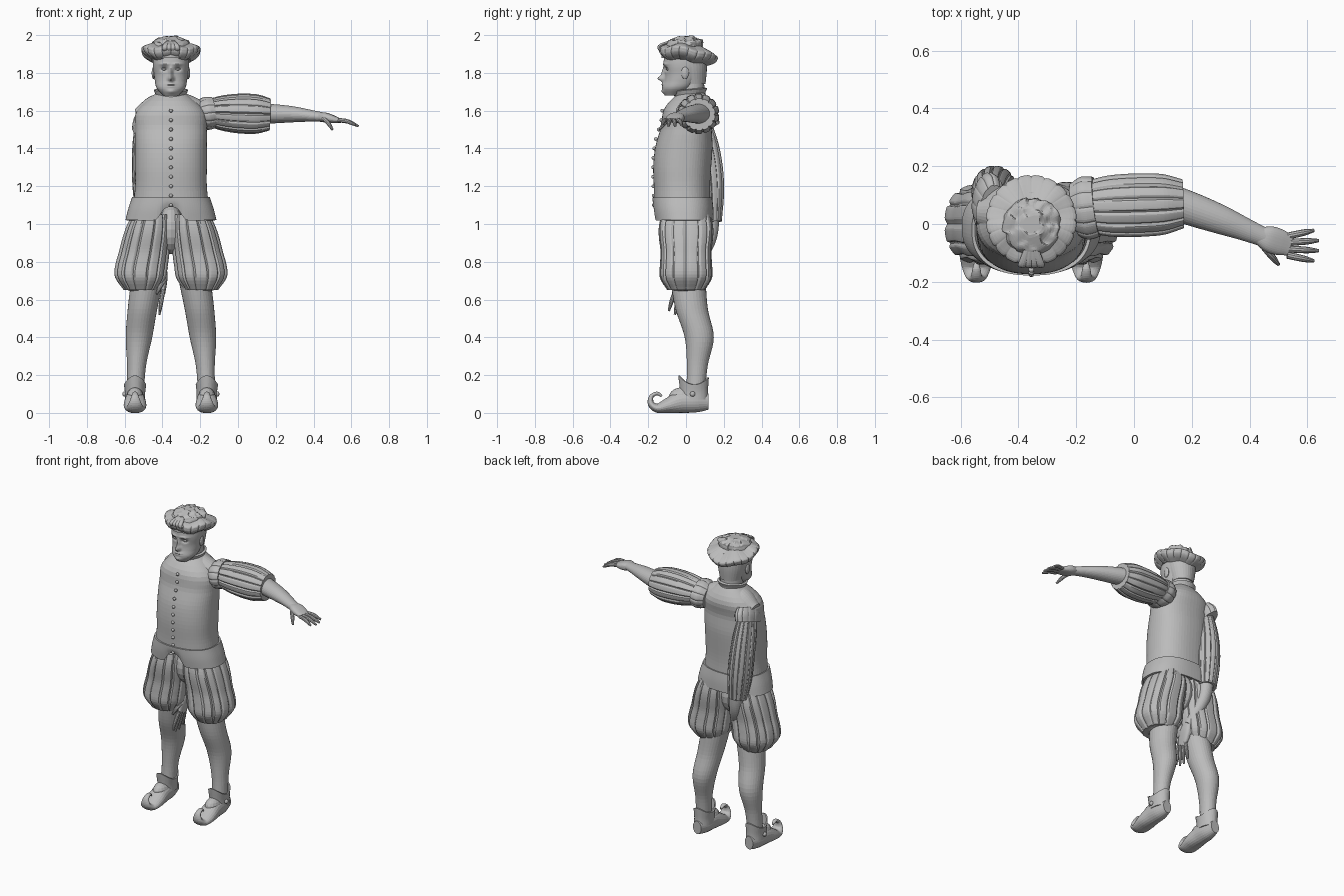
import bpy, bmesh, math
from mathutils import Vector, noise

default_cube = bpy.data.objects.get("Cube")
if default_cube:
    bpy.data.objects.remove(default_cube, do_unlink=True)

MIDDLE = -0.355
ACROSS, DEEP, UPWARD = Vector((1, 0, 0)), Vector((0, 1, 0)), Vector((0, 0, 1))

material = bpy.data.materials.new("plain grey")
material.use_nodes = True
material.diffuse_color = (0.5, 0.5, 0.5, 1)
shader = material.node_tree.nodes["Principled BSDF"]
shader.inputs["Base Color"].default_value = material.diffuse_color


def make_object(name, mesh_builder):
    bmesh.ops.recalc_face_normals(mesh_builder, faces=mesh_builder.faces)
    mesh = bpy.data.meshes.new(name)
    mesh_builder.to_mesh(mesh)
    mesh_builder.free()
    mesh.materials.append(material)
    created = bpy.data.objects.new(name, mesh)
    bpy.context.collection.objects.link(created)
    return created


def spline(values, fraction):
    """Point on a smooth curve through evenly spaced values."""
    last = len(values) - 1
    if last == 0:
        return values[0]
    index = min(int(fraction * last), last - 1)
    t = fraction * last - index
    start, end = values[index], values[index + 1]
    before = values[index - 1] if index > 0 else start * 2 - end
    after = values[index + 2] if index + 2 <= last else end * 2 - start
    slope_in, slope_out = (end - before) / 2, (after - start) / 2
    rise = end - start
    return start + slope_in * t + (rise * 3 - slope_in * 2 - slope_out) * t ** 2 \
        + (slope_in + slope_out - rise * 2) * t ** 3


def rounded(value, power):
    return math.copysign(abs(value) ** (2 / power), value)


def loft(name, path, widths, ratios=(1,), side=ACROSS, level=False, segments=32, steps=24,
         power=2, pleats=0, groove=0, capped=True, shape=None):
    """Skin rounded sections along a path; pleats cut narrow grooves, shape moves each point."""
    path = [Vector(point) for point in path]
    builder = bmesh.new()
    loops = []
    for step in range(steps + 1):
        fraction = step / steps
        centre, width = spline(path, fraction), spline(widths, fraction)
        ahead, behind = min(fraction + 0.01, 1), max(fraction - 0.01, 0)
        along = UPWARD if level else (spline(path, ahead) - spline(path, behind)).normalized()
        wide = (side - along * side.dot(along)).normalized()
        thick = along.cross(wide) * spline(ratios, fraction)
        loop = []
        for segment in range(segments):
            angle = math.tau * segment / segments
            cut = 1 - groove * abs(math.cos(pleats * angle / 2)) ** 16
            place = centre + (wide * rounded(math.cos(angle), power)
                              + thick * rounded(math.sin(angle), power)) * width * cut
            loop.append(builder.verts.new(shape(place) if shape else place))
        loops.append(loop)
    for lower, upper in zip(loops, loops[1:]):
        for segment in range(segments):
            following = (segment + 1) % segments
            builder.faces.new((lower[segment], lower[following], upper[following], upper[segment]))
    if capped:
        builder.faces.new(loops[0])
        builder.faces.new(loops[-1])
    return make_object(name, builder)


def ball(name, centre, size):
    builder = bmesh.new()
    bmesh.ops.create_uvsphere(builder, u_segments=16, v_segments=10, radius=1)
    bmesh.ops.scale(builder, vec=size, verts=builder.verts)
    bmesh.ops.translate(builder, vec=centre, verts=builder.verts)
    return make_object(name, builder)


def thicken(garment, amount):
    cloth = garment.modifiers.new("cloth", "SOLIDIFY")
    cloth.thickness, cloth.offset = amount, 0


def column(low, high, *depths):
    """Upright path on the body line, with evenly spaced depth positions."""
    gap = (high - low) / (len(depths) - 1)
    return [(MIDDLE, depth, low + gap * index) for index, depth in enumerate(depths)]


# Doublet
doublet = loft("doublet", column(1.1, 1.7, -0.02, -0.02, 0, 0.03), (0.2, 0.19, 0.19, 0.19, 0.19, 0.18, 0.07),
               (0.75, 0.8, 0.8, 0.7, 0.9), level=True, segments=64, power=2.3)
loft("shoulder_yoke", [(-0.53, 0.04, 1.56), (MIDDLE, 0.03, 1.62), (-0.18, 0.04, 1.57)],
     (0.05, 0.08, 0.08, 0.08, 0.07), side=DEEP)


def front_notch(point):
    if point.y < 0:
        arch = math.exp(-((point.x - MIDDLE) / 0.06) ** 4)
        point.z += arch * (1.14 - point.z) * 0.6
    return point


skirt = loft("doublet_skirt", column(1.02, 1.14, -0.01, -0.02), (0.235, 0.22, 0.2), (0.64, 0.76),
             level=True, segments=96, power=2.4, capped=False, shape=front_notch)
thicken(skirt, 0.012)
collar = loft("collar", column(1.65, 1.71, 0.02, 0.02), (0.085, 0.075, 0.085), level=True, capped=False,
              shape=lambda point: point + UPWARD * 0.1 * point.y)
thicken(collar, 0.014)

# Buttons follow the chest
for index in range(11):
    height = 1.1 + index * 0.05
    chest = min(vertex.co.y for vertex in doublet.data.vertices if abs(vertex.co.z - height) < 0.03)
    ball("button", (MIDDLE, chest, height), (0.01, 0.01, 0.01))

# Head: soft pushes give sideways place, height, width, tallness and strength
FEATURES = {"nose": (0, 1.77, 0.014, 0.016, -0.034), "bridge": (0, 1.8, 0.01, 0.025, -0.016),
            "socket": (0.036, 1.82, 0.017, 0.011, 0.014), "brow": (0.035, 1.846, 0.025, 0.008, -0.007),
            "lips": (0, 1.737, 0.025, 0.012, -0.009), "mouth": (0, 1.733, 0.022, 0.003, 0.005),
            "chin": (0, 1.7, 0.024, 0.014, -0.01)}


def sculpt_face(point):
    sideways = abs(point.x - MIDDLE)
    if point.y < -0.02:
        point.y += sum(strength * math.exp(-((sideways - place) / width) ** 2 - ((point.z - height) / tall) ** 2)
                       for place, height, width, tall, strength in FEATURES.values())
    return point


loft("head", column(1.68, 1.95, -0.07, -0.02, -0.01, 0), (0.04, 0.075, 0.085, 0.09, 0.095, 0.095, 0.09, 0.06),
     (1, 1.2), level=True, segments=128, steps=70, power=2.15, shape=sculpt_face)
loft("neck", column(1.6, 1.8, 0.03, 0.03), (0.07, 0.065), level=True)
loft("hair", column(1.74, 1.9, 0.035, 0.01), (0.068, 0.088, 0.098), level=True)
for mirror in (1, -1):
    ball("eye", (MIDDLE + mirror * 0.036, -0.097, 1.82), (0.014, 0.01, 0.007))
    ball("ear", (MIDDLE + mirror * 0.092, -0.005, 1.8), (0.01, 0.02, 0.033))


# Cap with a soft pleated brim and rumpled crown
def droop(point):
    point.z -= 0.28 * max(0, point.y) + 0.006 * math.sin(5 * math.atan2(point.y, point.x - MIDDLE))
    return point


def rumple(point):
    lumps = noise.noise(point * 35) * 0.012
    return point + Vector((lumps, lumps, min(lumps, 1.998 - point.z)))


loft("cap_brim", column(1.87, 1.965, 0, 0.02), (0.105, 0.14, 0.155, 0.145, 0.05), level=True, segments=160,
     pleats=20, groove=0.03, shape=droop)
loft("cap_band", column(1.88, 1.92, -0.01, -0.01), (0.1, 0.1), (1.2,), level=True)
loft("rumpled_crown", column(1.94, 1.993, -0.01, 0), (0.1, 0.095, 0.085, 0.03), level=True, segments=96,
     steps=20, shape=rumple)
for index in range(4):
    sideways = MIDDLE - 0.03 + index * 0.02
    loft("plume", [(sideways, -0.11, 1.9), (sideways, -0.14, 1.94), (MIDDLE, -0.04, 1.98)],
         (0.008, 0.016, 0.008), (0.6,), segments=12)


def cuff_points(point):
    if point.z > 0.1:
        point.z += (point.z - 0.1) * 0.7 * (abs(point.y - 0.045) / 0.07) ** 2
    return point


# Breeches, legs and curled shoes
ball("breeches_seat", (MIDDLE, 0, 0.97), (0.07, 0.11, 0.13))
for mirror, word in ((1, "left"), (-1, "right")):
    foot = MIDDLE + mirror * 0.19

    def hip(height):
        return MIDDLE + mirror * (0.16 - 0.18 * max(0, height - 0.75))

    def stance(height):
        return MIDDLE + mirror * (0.19 - 0.13 * height ** 2)

    loft(word + "_breeches", [(hip(height), 0, height) for height in (0.65, 0.75, 0.85, 0.95, 1.05)],
         (0.09, 0.135, 0.14, 0.135, 0.13, 0.12, 0.1), (1.1, 1, 1, 1.15, 1.3), level=True, segments=160,
         power=2.4, pleats=14, groove=0.07)
    ball(word + "_breeches_hem", (hip(0.67), 0.005, 0.675), (0.1, 0.11, 0.035))
    leg_depths = (0.05, 0.06, 0.07, 0.03, 0.01)
    loft(word + "_leg", [(stance(0.1 + index * 0.15), depth, 0.1 + index * 0.15)
                         for index, depth in enumerate(leg_depths)],
         (0.045, 0.05, 0.07, 0.078, 0.085), (1.1,), level=True)

    sole = [(foot, 0.12 - index * 0.07, 0.06 - max(0, index - 2) * 0.02) for index in range(4)]
    curl = []
    for turn in range(5):
        radius = 0.045 - turn * 0.004
        curl.append((foot, -0.15 - radius * math.sin(turn), 0.07 - radius * math.cos(turn)))
    loft(word + "_shoe", sole + curl, (0.03, 0.05, 0.055, 0.06, 0.05, 0.035, 0.02, 0.014, 0.006),
         (1.4, 1.15, 1.1, 0.7, 0.5, 0.5, 0.6, 0.7, 1), segments=24, steps=40)
    ball(word + "_vamp", (foot, -0.02, 0.085), (0.045, 0.07, 0.05))
    cuff = loft(word + "_shoe_cuff", [(foot, 0.045, 0.07), (foot, 0.04, 0.15)], (0.05, 0.05, 0.055), (1.4,),
                level=True, capped=False, segments=48, shape=cuff_points)
    thicken(cuff, 0.008)
    ball(word + "_shoe_knot", (MIDDLE + mirror * 0.245, 0.035, 0.1), (0.012, 0.014, 0.014))


def finger(name, root, tip, side):
    joint = root.lerp(tip, 0.5) + UPWARD * 0.008
    loft(name, [root, joint, tip], (0.012, 0.012, 0.011, 0.006), side=side, segments=10, steps=12)


def hand(word, wrist, knuckles, reach, thumb_root, thumb_tip):
    """Flat palm, four fanned fingers and a thumb."""
    wrist, knuckles, reach = Vector(wrist), Vector(knuckles), Vector(reach)
    loft(word + "_palm", [wrist, knuckles + reach * 0.1], (0.03, 0.045, 0.045, 0.035), (0.7, 0.35),
         side=DEEP, power=2.5)
    for index in range(4):
        fan = DEEP * (index - 1.5) * 0.022
        length = 1.1 - 0.08 * (index - 1.5) ** 2
        finger(word + "_finger", knuckles + fan, knuckles + fan * 1.6 + reach * length, DEEP)
    finger(word + "_thumb", Vector(thumb_root), Vector(thumb_tip), DEEP)


def puff_sleeve(word, side, band, band_ratio, sleeve, widths, ratios):
    loft(word + "_shoulder_band", band, (0.09, 0.11, 0.105), (band_ratio,), side=side, segments=96,
         pleats=12, groove=0.04)
    loft(word + "_sleeve", sleeve, widths, ratios, side=side, segments=160, pleats=14, groove=0.08)


# Raised left arm
puff_sleeve("left", DEEP, [(-0.21, 0.05, 1.58), (-0.13, 0.06, 1.59)], 0.8,
            [(-0.16, 0.06, 1.59), (0.17, 0.07, 1.58)], (0.09, 0.105, 0.11, 0.11, 0.105, 0.085), (0.8, 0.95, 1))
loft("left_forearm", [(0.12, 0.08, 1.585), (0.3, 0.015, 1.58), (0.46, -0.05, 1.565)],
     (0.06, 0.057, 0.05, 0.04, 0.032), (0.9, 0.75), side=DEEP)
hand("left", (0.43, -0.04, 1.57), (0.53, -0.075, 1.55), (0.1, 0, -0.03), (0.45, -0.08, 1.56), (0.5, -0.14, 1.5))

# Right arm tucked behind the back
puff_sleeve("right", DEEP, [(-0.49, 0.05, 1.58), (-0.51, 0.08, 1.5)], 0.5,
            [(-0.5, 0.06, 1.57), (-0.49, 0.11, 1.3), (-0.47, 0.13, 1.01)],
            (0.06, 0.08, 0.085, 0.08, 0.06), (0.7, 0.85, 1))
loft("right_forearm", [(-0.47, 0.13, 1.08), (-0.45, 0.12, 0.92), (-0.4, 0.04, 0.76)], (0.05, 0.04, 0.03))
hand("right", (-0.4, 0.04, 0.77), (-0.395, -0.02, 0.65), (-0.02, -0.02, -0.12), (-0.39, -0.03, 0.7),
     (-0.43, -0.07, 0.63))

# Smooth shading with crisp creases
for part in bpy.context.view_layer.objects:
    part.select_set(part.type == "MESH" and material.name in part.data.materials)
bpy.context.view_layer.objects.active = doublet
bpy.ops.object.shade_smooth_by_angle(angle=math.radians(45))
